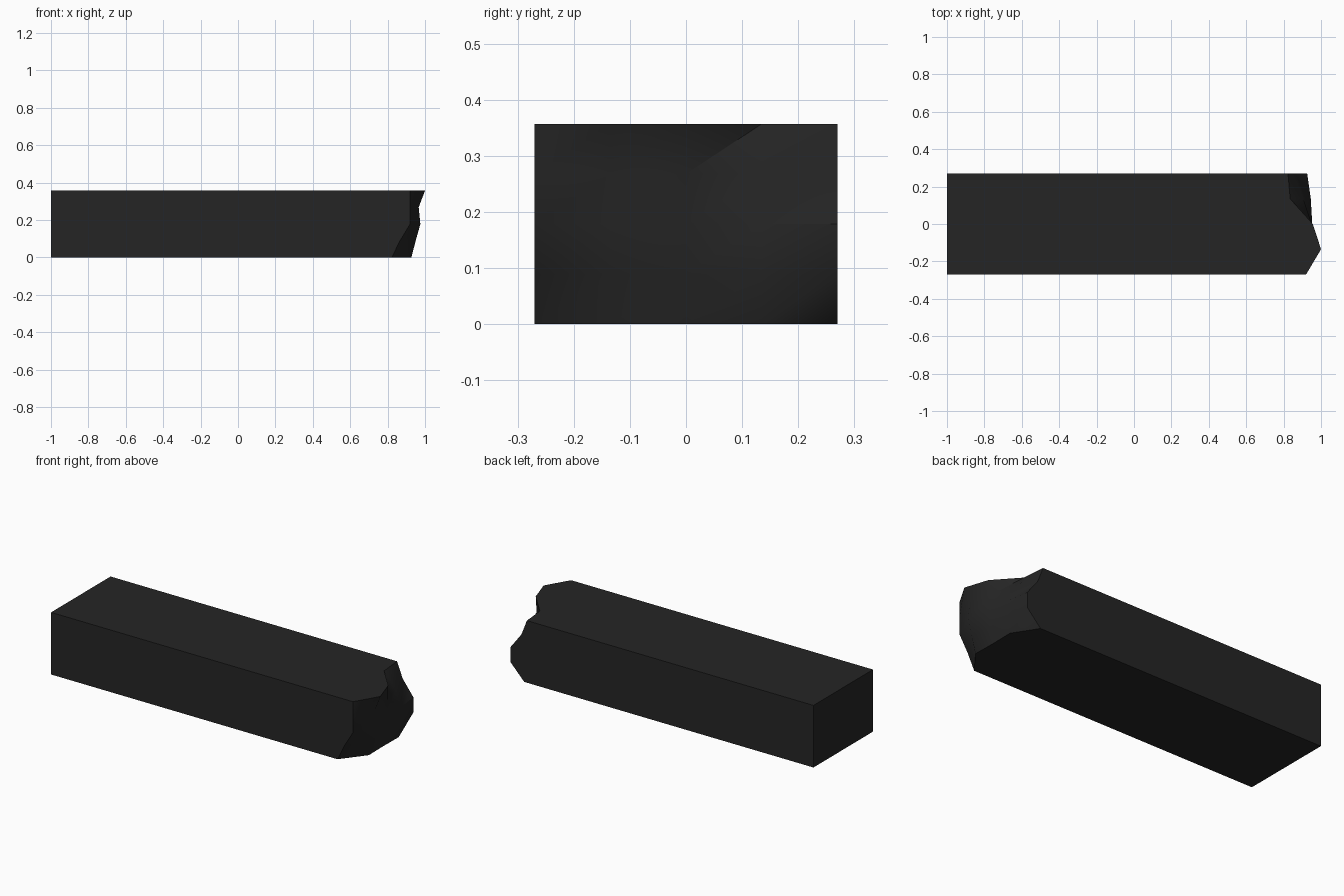
import bpy
import bmesh
import math

if "Cube" in bpy.data.objects:
    bpy.data.objects.remove(bpy.data.objects["Cube"])

HALF_W, HEIGHT, BACK_X = 0.27, 0.357, -1.0
N = 5

# Broken end: x reach of each point, rows from bottom to top, columns from front to back
END_X = [
    [0.822, 0.927, 0.925, 0.927, 0.840],
    [0.866, 0.950, 0.945, 0.940, 0.926],
    [0.920, 0.975, 0.953, 0.945, 0.926],
    [0.920, 0.966, 0.950, 0.905, 0.858],
    [0.920, 1.000, 0.956, 0.835, 0.823],
]

# Single flat charcoal colour
charcoal = bpy.data.materials.new("charcoal")
charcoal.diffuse_color = (0.0185, 0.0185, 0.0185, 1.0)
charcoal.use_nodes = True
charcoal.node_tree.nodes["Principled BSDF"].inputs["Base Color"].default_value = charcoal.diffuse_color

bm = bmesh.new()


def y_at(c):
    return -HALF_W + 2 * HALF_W * c / (N - 1)


def z_at(r):
    return HEIGHT * r / (N - 1)


# Jagged broken face
end = [[bm.verts.new((END_X[r][c], y_at(c), z_at(r))) for c in range(N)] for r in range(N)]
for r in range(N - 1):
    for c in range(N - 1):
        a, b, d, e = end[r][c], end[r][c + 1], end[r + 1][c + 1], end[r + 1][c]
        bm.faces.new((a, b, d))
        bm.faces.new((a, d, e))

# Clean square end
corner = {(r, c): bm.verts.new((BACK_X, y_at(c), z_at(r))) for r in (0, N - 1) for c in (0, N - 1)}
L = N - 1
bm.faces.new((corner[0, 0], corner[L, 0], corner[L, L], corner[0, L]))

# Four long flat sides, each ending in the broken outline
bm.faces.new([corner[0, 0]] + [end[r][0] for r in range(N)] + [corner[L, 0]])
bm.faces.new([corner[0, L]] + [end[r][L] for r in range(N)] + [corner[L, L]])
bm.faces.new([corner[0, 0]] + end[0] + [corner[0, L]])
bm.faces.new([corner[L, 0]] + end[L] + [corner[L, L]])
bmesh.ops.recalc_face_normals(bm, faces=bm.faces)

mesh = bpy.data.meshes.new("broken_beam")
bm.to_mesh(mesh)
bm.free()
mesh.materials.append(charcoal)
beam = bpy.data.objects.new("broken_beam", mesh)
bpy.context.collection.objects.link(beam)

# Soft shading on the broken face, sharp long edges
bpy.context.view_layer.objects.active = beam
beam.select_set(True)
bpy.ops.object.shade_smooth_by_angle(angle=math.radians(40))
